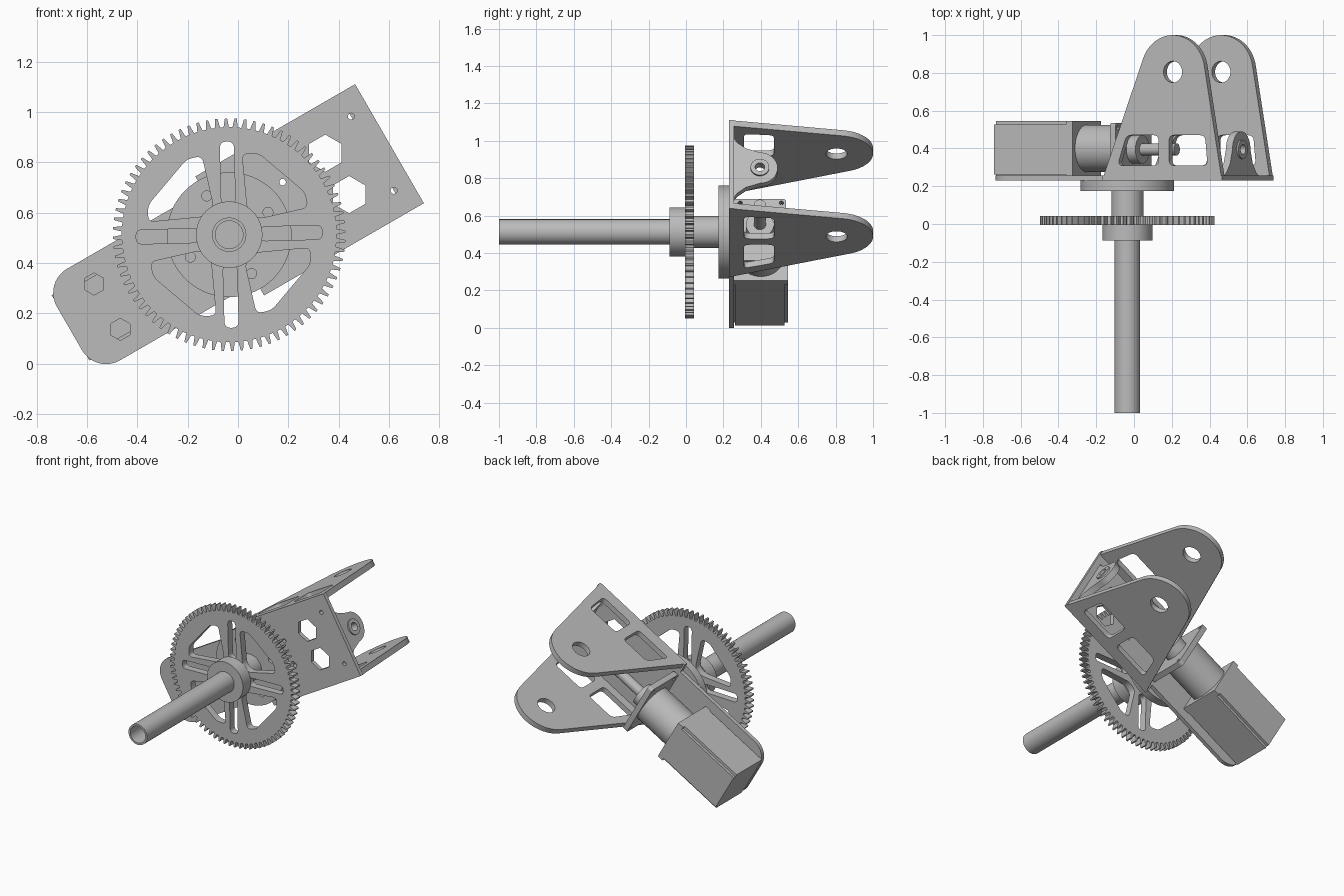
import bpy, bmesh
from math import cos, sin, pi, radians
from mathutils import Matrix, Vector

if "Cube" in bpy.data.objects:
    bpy.data.objects.remove(bpy.data.objects["Cube"])

grey = bpy.data.materials.new("plain_grey")
grey.use_nodes = True
grey.diffuse_color = (0.5, 0.5, 0.5, 1)
grey.node_tree.nodes["Principled BSDF"].inputs["Base Color"].default_value = (0.5, 0.5, 0.5, 1)

# Tilted frame: U runs along the bracket, V across it, Y to the back
TILT = radians(30)
U, V, Y = Vector((cos(TILT), 0, sin(TILT))), Vector((-sin(TILT), 0, cos(TILT))), Vector((0, 1, 0))
BASE = Vector((-0.033, 0, 0.508))
AXLE = Vector((-0.035, 0, 0.513))


def place(a, b, at):
    m = Matrix((a, b, a.cross(b))).transposed().to_4x4()
    m.translation = at
    return m


def circle(r, x=0, y=0, n=48, start=0.0):
    return [(x + r * cos(start + 2 * pi * i / n), y + r * sin(start + 2 * pi * i / n)) for i in range(n)]


def rounded(points, r, steps=6):
    """Polygon with every corner eased by a small curve."""
    pts, out = [Vector(p) for p in points], []
    for i, p in enumerate(pts):
        a = p + (pts[i - 1] - p).normalized() * r
        b = p + (pts[(i + 1) % len(pts)] - p).normalized() * r
        for k in range(steps + 1):
            t = k / steps
            out.append(tuple(a * (1 - t) ** 2 + p * 2 * t * (1 - t) + b * t * t))
    return out


def rect(w, h, y=0):
    return [(-w, y - h), (w, y - h), (w, y + h), (-w, y + h)]


def slab(name, loops, depth, matrix):
    """Flat outline with holes, extruded evenly about its plane."""
    cu = bpy.data.curves.new(name, 'CURVE')
    cu.dimensions, cu.fill_mode, cu.extrude = '2D', 'BOTH', depth / 2
    for loop in loops:
        s = cu.splines.new('POLY')
        s.points.add(len(loop) - 1)
        for p, co in zip(s.points, loop):
            p.co = (co[0], co[1], 0, 1)
        s.use_cyclic_u = True
    tmp = bpy.data.objects.new(name + "_outline", cu)
    bpy.context.collection.objects.link(tmp)
    bpy.context.view_layer.update()
    me = bpy.data.meshes.new_from_object(tmp.evaluated_get(bpy.context.evaluated_depsgraph_get()))
    bpy.data.objects.remove(tmp)
    bm = bmesh.new()
    bm.from_mesh(me)
    bmesh.ops.remove_doubles(bm, verts=bm.verts, dist=1e-5)
    bmesh.ops.recalc_face_normals(bm, faces=bm.faces)
    bm.to_mesh(me)
    bm.free()
    me.materials.clear()
    me.materials.append(grey)
    ob = bpy.data.objects.new(name, me)
    bpy.context.collection.objects.link(ob)
    ob.matrix_world = matrix
    bpy.ops.object.select_all(action='DESELECT')
    ob.select_set(True)
    bpy.context.view_layer.objects.active = ob
    bpy.ops.object.shade_smooth_by_angle(angle=radians(30))
    return ob


def upright(name, loops, y0, y1, origin):
    return slab(name, loops, y1 - y0, place(U, V, origin + Y * (y0 + y1) / 2))


def across(name, loops, u0, u1):
    """Part stacked along U, drawn in (V, Y)."""
    return slab(name, loops, u1 - u0, place(V, Y, BASE + U * (u0 + u1) / 2))


# Drive gear: toothed rim, four slots and four spoke windows
TEETH = 76
rim = []
for i in range(TEETH):
    for f, r in ((-0.3, 0.427), (-0.12, 0.462), (0.12, 0.462), (0.3, 0.427)):
        a = 2 * pi * (i + f) / TEETH
        rim.append((r * cos(a), r * sin(a)))
window = [(0.06, 0.32), (0.125, 0.32), (0.305, 0.16), (0.315, 0.1), (0.115, 0.06), (0.075, 0.1)]
slot = rounded([(0.12, -0.028), (0.37, -0.028), (0.37, 0.028), (0.12, 0.028)], 0.026)
gear_loops = [rim, circle(0.06)]
for k in range(4):
    for shape in (rounded(window, 0.025), slot):
        a = k * pi / 2 - TILT + radians(1.5)
        gear_loops.append([(x * cos(a) - y * sin(a), x * sin(a) + y * cos(a)) for x, y in shape])
upright("drive_gear", gear_loops, -0.005, 0.042, AXLE)

# Axle stack
upright("gear_hub", [circle(0.132), circle(0.06)], -0.087, -0.004, AXLE)
upright("axle_tube", [circle(0.068), circle(0.055)], -1.0, 0.18, AXLE)
upright("axle_spacer", [circle(0.085), circle(0.06)], 0.04, 0.18, AXLE)
bolts = [circle(0.02, 0.178 * cos(k * pi / 2), 0.178 * sin(k * pi / 2), 20) for k in range(4)]
upright("axle_flange", [circle(0.248, n=72)] + bolts, 0.175, 0.23, AXLE)

# Base plate: narrow rounded tail, wide square head, hex and screw holes
tail = [(-0.625 + 0.11 * cos(a), 0.1 + 0.11 * sin(a)) for a in [pi / 2 + k * pi / 20 for k in range(11)]]
outline = [(0, -0.273), (0.733, -0.273), (0.733, 0.273), (0, 0.273), (0, 0.21)]
outline += tail + [(x, -y) for x, y in reversed(tail)] + [(0, -0.21)]
holes = []
for side in (-1, 1):
    holes += [circle(0.074, 0.493, side * 0.095, 6), circle(0.044, -0.562, side * 0.104, 6),
              circle(0.013, 0.655, side * 0.17, 16), circle(0.013, 0.289, side * 0.08, 16)]
upright("base_plate", [outline] + holes, 0.23, 0.256, BASE)

# Side ears: tapered plates with a pivot hole and two windows
PX, PY, PR = 0.433, 0.805, 0.195
ear = [(0, 0.23), (0.733, 0.23)]
ear += [(PX + PR * cos(a), PY + PR * sin(a)) for a in [radians(9 + k * 5) for k in range(31)]]
ear_loops = [ear, circle(0.057, PX, PY, 32),
             rounded([(0.41, 0.31), (0.645, 0.31), (0.63, 0.47), (0.41, 0.47)], 0.03),
             rounded([(0.095, 0.31), (0.346, 0.31), (0.346, 0.47), (0.15, 0.47)], 0.03)]
for name, side in (("upper_ear", 1), ("lower_ear", -1)):
    slab(name, ear_loops, 0.035, place(U, Y, BASE + V * side * 0.2555))

# Bearing lug at the open end
lug = [(-0.19, 0.25), (0.19, 0.25), (0.155, 0.275), (0.12, 0.32)]
lug += [(0.095 * cos(k * pi / 16), 0.395 + 0.095 * sin(k * pi / 16)) for k in range(17)]
lug += [(-0.12, 0.32), (-0.155, 0.275)]
across("bearing_lug", [lug, circle(0.026, 0, 0.395, 24)], 0.655, 0.695)
across("bearing_ring", [circle(0.05, 0, 0.395), circle(0.026, 0, 0.395, 24)], 0.69, 0.705)

# Gearmotor: notched body, front flange, round gearbox, mount, shaft
H, N, MY = 0.15, 0.132, 0.395
body = []
for sx, sy in ((-1, -1), (1, -1), (1, 1), (-1, 1)):
    corner = [(sx * H, MY + sy * N), (sx * N, MY + sy * N), (sx * N, MY + sy * H)]
    body += corner if sx * sy > 0 else corner[::-1]
across("motor_body", [body], -0.73, -0.28)
across("motor_flange", [rect(H, H, MY)], -0.29, -0.25)
across("gearbox", [circle(0.125, 0, 0.4, 64)], -0.25, 0.01)
screws = [circle(0.012, sx * 0.165, y, 12) for sx in (-1, 1) for y in (0.29, 0.51)]
across("motor_mount", [rounded(rect(0.19, 0.14, MY), 0.02)] + screws, 0.0, 0.035)
across("gearbox_boss", [circle(0.075, 0, MY)], 0.035, 0.09)
across("output_shaft", [circle(0.032, 0, MY, 32)], 0.09, 0.3)
